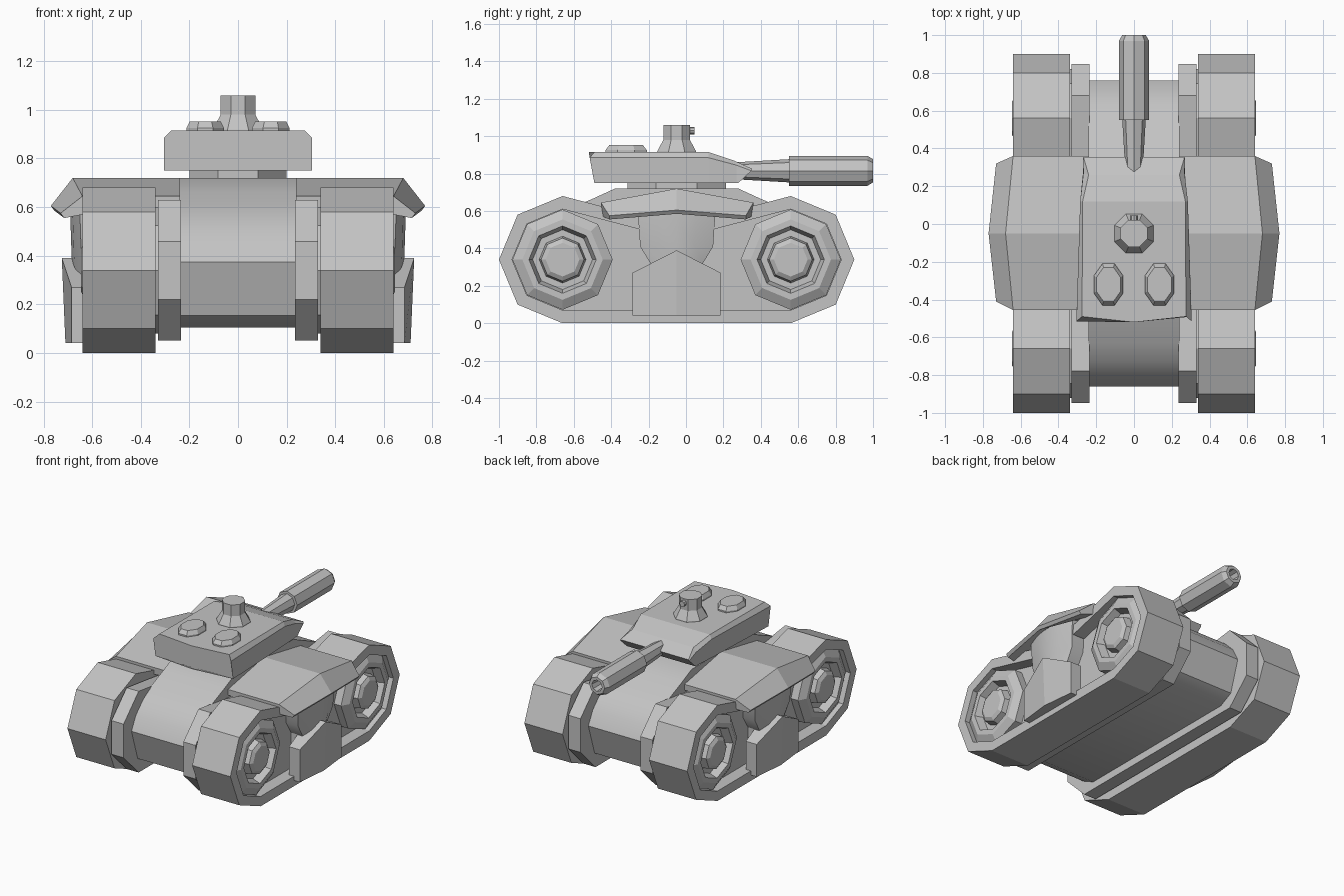
import bpy, bmesh, math
from mathutils import Vector

if "Cube" in bpy.data.objects:
    bpy.data.objects.remove(bpy.data.objects["Cube"])

grey = bpy.data.materials.new("armour grey")
grey.diffuse_color = (0.55, 0.55, 0.55, 1)
grey.use_nodes = True
grey.node_tree.nodes["Principled BSDF"].inputs["Base Color"].default_value = grey.diffuse_color
CY = -0.05          # hull is symmetric about this y
WY, WZ = 0.61, 0.34  # wheel offset from CY, wheel height


def loft(name, rings, smooth=0):
    """Skin a list of equal-length closed rings and cap both ends."""
    bm = bmesh.new()
    vs = [[bm.verts.new(p) for p in r] for r in rings]
    n = len(vs[0])
    for a, b in zip(vs, vs[1:]):
        for i in range(n):
            j = (i + 1) % n
            bm.faces.new((a[i], a[j], b[j], b[i]))
    bm.faces.new(vs[0])
    bm.faces.new(vs[-1])
    bmesh.ops.remove_doubles(bm, verts=bm.verts, dist=1e-5)
    bmesh.ops.recalc_face_normals(bm, faces=bm.faces)
    me = bpy.data.meshes.new(name)
    bm.to_mesh(me)
    bm.free()
    me.materials.append(grey)
    ob = bpy.data.objects.new(name, me)
    bpy.context.collection.objects.link(ob)
    if smooth:
        bpy.ops.object.select_all(action='DESELECT')
        ob.select_set(True)
        bpy.context.view_layer.objects.active = ob
        bpy.ops.object.shade_smooth_by_angle(angle=math.radians(smooth))
    return ob


def at_x(x, pts):
    return [(x, y, z) for y, z in pts]


def octagon(r, turn=0.0):
    return [(r * math.cos(math.radians(45 * i + turn)),
             r * math.sin(math.radians(45 * i + turn))) for i in range(8)]


def belt(r, angles, sag):
    """Belt outline around both wheels, dipping in the middle of the top."""
    half = [(-WY + r * math.cos(math.radians(a)), WZ + r * math.sin(math.radians(a)))
            for a in angles]
    half = [(-0.21, sag)] + half
    full = half + [(-y, z) for y, z in reversed(half)]
    return [(y + CY, z) for y, z in full]


# central hull with rounded nose and tail
half = [(-0.33, 0.72), (-0.45, 0.665), (-0.58, 0.61), (-0.68, 0.55), (-0.76, 0.47),
        (-0.81, 0.375), (-0.74, 0.155), (-0.64, 0.105)]
hull = [(y + CY, z) for y, z in half + [(-y, z) for y, z in reversed(half)]]
loft("hull", [at_x(-0.24, hull), at_x(0.24, hull)], 35)

on_axis = [90, 135, 180, 225, 270]
off_axis = [112.5, 157.5, 202.5, 247.5]

for s, side in ((1, "right"), (-1, "left")):
    # inner guard belt, spacer and track
    guard = belt(0.312, off_axis, 0.56)
    loft(side + "_inner_guard", [at_x(s * 0.235, guard), at_x(s * 0.33, guard)])
    spacer = belt(0.26, on_axis, 0.52)
    loft(side + "_track_spacer", [at_x(s * 0.32, spacer), at_x(s * 0.35, spacer)])
    outer, inner = belt(0.34, on_axis, 0.575), belt(0.27, on_axis, 0.505)
    loft(side + "_track", [at_x(s * 0.34, outer), at_x(s * 0.64, outer),
                           at_x(s * 0.64, inner), at_x(s * 0.55, inner)])

    # stepped wheels: rim, groove, hub
    for w, end in ((-WY, "front"), (WY, "rear")):
        steps = [(0.53, 0.268), (0.605, 0.268), (0.635, 0.215), (0.635, 0.18),
                 (0.58, 0.16), (0.58, 0.125), (0.63, 0.115), (0.645, 0.09)]
        loft(f"{side}_{end}_wheel",
             [at_x(s * x, [(y + w + CY, z + WZ) for y, z in octagon(r)])
              for x, r in steps])

    # ridged fender, peaked in the middle
    rings = []
    for y, lip_y, out, top, lip in ((-0.455, -0.41, 0.64, 0.645, 0.575),
                                    (-0.05, -0.05, 0.68, 0.72, 0.605),
                                    (0.36, 0.32, 0.64, 0.645, 0.575)):
        rings.append([(s * 0.235, y, top), (s * out, y, top),
                      (s * (out + 0.09), lip_y, lip),
                      (s * (out + 0.075), lip_y, lip - 0.02),
                      (s * (out - 0.03), y, top - 0.07), (s * 0.235, y, top - 0.04)])
    loft(side + "_fender", rings)

    # flared pillar between the wheels
    rings = []
    for z, w, x in ((0.62, 0.21, 0.69), (0.56, 0.205, 0.69), (0.41, 0.195, 0.685),
                    (0.32, 0.14, 0.68), (0.1, 0.14, 0.66)):
        rings.append([(s * 0.5, CY - w, z), (s * (x - 0.04), CY - w, z),
                      (s * (x - 0.01), CY - w * 0.5, z), (s * x, CY, z),
                      (s * (x - 0.01), CY + w * 0.5, z), (s * (x - 0.04), CY + w, z),
                      (s * 0.5, CY + w, z)])
    loft(side + "_pillar", rings, 30)

    # house-shaped ridged plate over the pillar foot
    shape = [(0, 0.04, 0.71), (0.235, 0.04, 0.685), (0.235, 0.27, 0.685),
             (0, 0.39, 0.725), (-0.235, 0.27, 0.685), (-0.235, 0.04, 0.685)]
    back = [(s * 0.6, CY + y, z) for y, z, x in shape]
    front = [(s * x, CY + y, z) for y, z, x in shape]
    plate = loft(side + "_skirt_plate", [back, front])
    bm = bmesh.new()
    bm.from_mesh(plate.data)
    bm.verts.ensure_lookup_table()
    big = max(bm.faces, key=lambda f: abs(f.calc_center_median().x))
    mid = [v for v in big.verts if abs(v.co.y - CY) < 0.01]
    bmesh.ops.connect_verts(bm, verts=mid)
    bm.to_mesh(plate.data)
    bm.free()

    # turret hatch
    loft(side + "_hatch",
         [[(s * 0.135 + x * k, -0.32 + y * 1.42 * k, z) for x, y in octagon(0.084, 22.5)]
          for z, k in ((0.90, 1.0), (0.925, 1.0), (0.952, 0.82))])

# turret ring
ring = [(x * 0.215, CY + y * 0.285) for x, y in octagon(1, 22.5)]
loft("turret_ring", [[(x, y, z) for x, y in ring] for z in (0.70, 0.76)])

# turret: cross-sections from the broad front to the wedge at the gun end
sections = [  # (bottom x,y,z), (middle), (top), y push of the centre line
    ((0.305, -0.49, 0.75), (0.305, -0.515, 0.885), (0.275, -0.49, 0.915), -0.03),
    ((0.28, 0.12, 0.75), (0.285, 0.12, 0.885), (0.272, 0.12, 0.915), 0),
    ((0.27, 0.27, 0.75), (0.268, 0.27, 0.845), (0.24, 0.26, 0.868), 0),
    ((0.27, 0.28, 0.75), (0.27, 0.35, 0.815), (0.268, 0.355, 0.825), 0)]
rings = []
for b, m, t, push in sections:
    centre = [(0, p[1] + push, p[2]) for p in (b, t)]
    rings.append([centre[0], b, m, t, centre[1]]
                 + [(-p[0], p[1], p[2]) for p in (t, m, b)])
loft("turret", rings)

# gun with tapered neck, thick sleeve and open muzzle
gun = [(0.26, 0.045), (0.55, 0.062), (0.55, 0.08), (0.97, 0.08), (1.0, 0.062),
       (1.0, 0.04), (0.90, 0.035)]
loft("gun", [[(x, y, 0.815 + z) for x, z in octagon(r)] for y, r in gun])

# cupola and its small sight
cupola = [(0.90, 0.115), (0.92, 0.112), (0.98, 0.077), (1.06, 0.077)]
loft("cupola", [[(x, CY + y, z) for x, y in octagon(r, 22.5)] for z, r in cupola])
loft("cupola_sight", [[(x, y, 1.03 + z) for x, z in octagon(0.02)] for y in (0.0, 0.045)])
